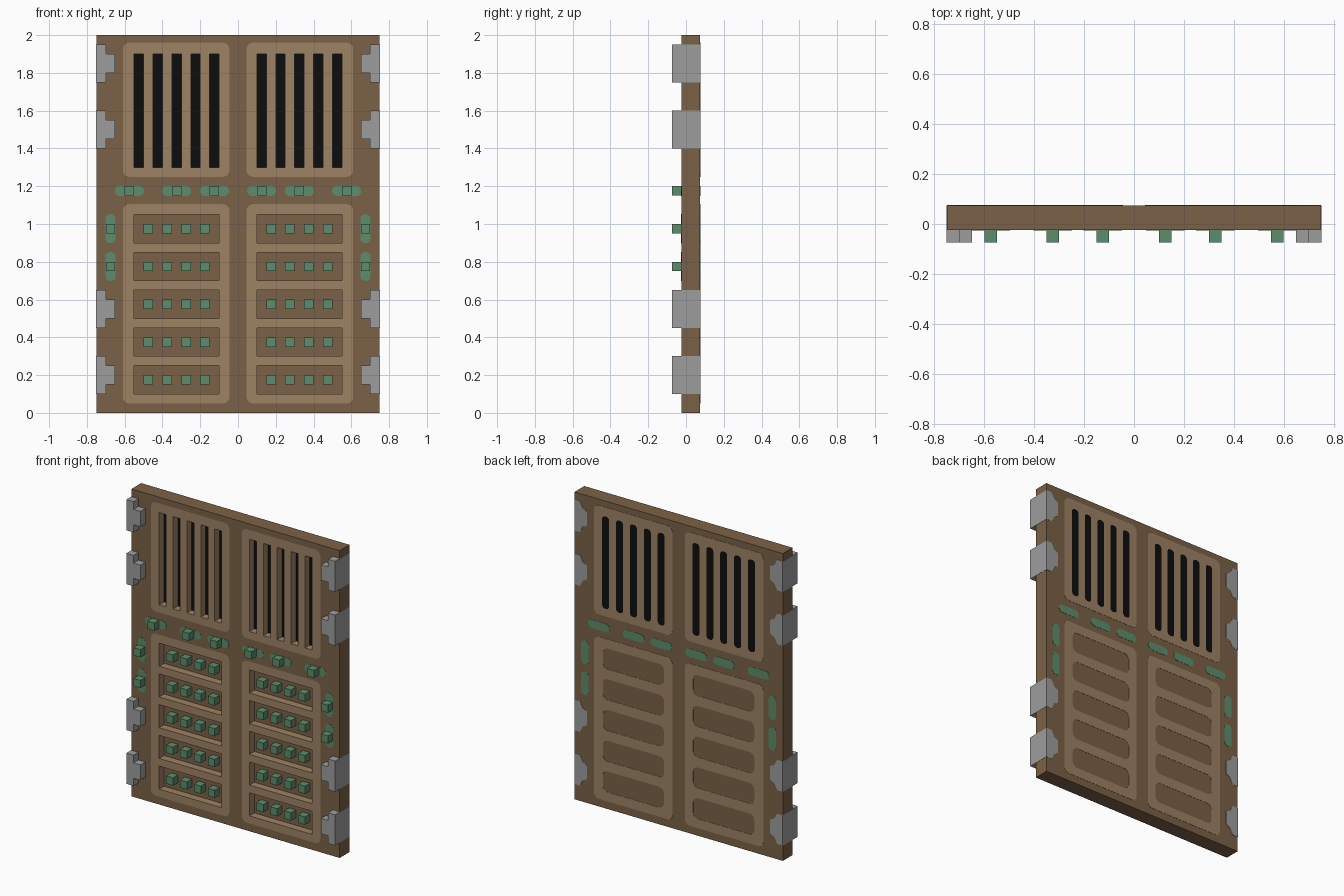
import bpy, bmesh, math
from mathutils import Matrix

cube = bpy.data.objects.get("Cube")
if cube:
    bpy.data.objects.remove(cube, do_unlink=True)


def material(name, rgb):
    lin = [((c / 255 + 0.055) / 1.055) ** 2.4 if c > 10 else c / 255 / 12.92 for c in rgb]
    m = bpy.data.materials.new(name)
    m.use_nodes = True
    m.diffuse_color = (*lin, 1)
    m.node_tree.nodes["Principled BSDF"].inputs["Base Color"].default_value = (*lin, 1)
    return m


BROWN = material("dark wood", (123, 97, 71))
LIGHT = material("light wood", (158, 130, 100))
GRAY = material("gray metal", (158, 158, 158))
GREEN = material("green metal", (93, 141, 107))
BLACK = material("black", (13, 13, 13))

FRONT, FLOOR, BACK = -0.025, 0.025, 0.075   # y of door front, recess floor, door back
PAINT = 0.0015


def rect(x0, x1, z0, z1, r=0.0, n=5):
    """Outline of a rectangle, with corner radius r."""
    if r == 0:
        return [(x0, z0), (x1, z0), (x1, z1), (x0, z1)]
    pts = []
    corners = [(x1 - r, z1 - r), (x0 + r, z1 - r), (x0 + r, z0 + r), (x1 - r, z0 + r)]
    for q, (cx, cz) in enumerate(corners):
        for i in range(n + 1):
            a = math.pi / 2 * (q + i / n)
            pts.append((cx + r * math.cos(a), cz + r * math.sin(a)))
    return pts


def flip(loop):
    return [(-x, z) for x, z in reversed(loop)]


def both(loops):
    """The loops and their mirror images."""
    return loops + [flip(l) for l in loops]


def sheet(name, loops, y0, y1, mat):
    """Upright sheet from y0 to y1; loops inside other loops become holes."""
    cu = bpy.data.curves.new(name, 'CURVE')
    cu.dimensions = '2D'
    cu.fill_mode = 'BOTH'
    cu.extrude = (y1 - y0) / 2
    for loop in loops:
        s = cu.splines.new('POLY')
        s.points.add(len(loop) - 1)
        for p, (x, z) in zip(s.points, loop):
            p.co = (x, z, 0, 1)
        s.use_cyclic_u = True
    tmp = bpy.data.objects.new(name + " outline", cu)
    bpy.context.collection.objects.link(tmp)
    bpy.context.view_layer.update()
    dg = bpy.context.evaluated_depsgraph_get()
    me = bpy.data.meshes.new_from_object(tmp.evaluated_get(dg))
    bpy.data.objects.remove(tmp, do_unlink=True)
    bpy.data.curves.remove(cu)
    me.transform(Matrix.Translation((0, (y0 + y1) / 2, 0)) @ Matrix.Rotation(math.pi / 2, 4, 'X'))
    bm = bmesh.new()
    bm.from_mesh(me)
    bmesh.ops.remove_doubles(bm, verts=bm.verts, dist=1e-5)
    bmesh.ops.recalc_face_normals(bm, faces=bm.faces)
    for f in bm.faces:
        f.smooth = False
        f.material_index = 0
    bm.to_mesh(me)
    bm.free()
    me.materials.clear()
    me.materials.append(mat)
    me.name = name
    ob = bpy.data.objects.new(name, me)
    bpy.context.collection.objects.link(ob)
    return ob


def boxes(name, spans, mat):
    """One object made of boxes, each (x0, x1, y0, y1, z0, z1)."""
    bm = bmesh.new()
    for x0, x1, y0, y1, z0, z1 in spans:
        m = Matrix.Translation(((x0 + x1) / 2, (y0 + y1) / 2, (z0 + z1) / 2))
        bmesh.ops.create_cube(bm, size=1, matrix=m @ Matrix.Diagonal((x1 - x0, y1 - y0, z1 - z0, 1)))
    me = bpy.data.meshes.new(name)
    bm.to_mesh(me)
    bm.free()
    me.materials.append(mat)
    ob = bpy.data.objects.new(name, me)
    bpy.context.collection.objects.link(ob)
    return ob


# Outlines shared by the front and the back
upper = rect(0.045, 0.61, 1.25, 1.96, 0.035)
lower = rect(0.045, 0.61, 0.05, 1.105, 0.035)
slot_x = [0.10 + 0.1 * i for i in range(5)]
row_z = [0.10 + 0.2 * i for i in range(5)]

# Door: solid back board and a front frame that holds the light panels
boxes("back_board", [(-0.75, 0.75, FLOOR, BACK, 0, 2)], BROWN)
sheet("front_frame", [rect(-0.75, 0.75, 0, 2)] + both([upper, lower]), FRONT, FLOOR, BROWN)

# Light panels with cut slots above and shallow trays below
slots = [rect(x, x + 0.05, 1.30, 1.90) for x in slot_x]
trays = [rect(0.10, 0.55, z, z + 0.15) for z in row_z]
sheet("grille_panels", both([upper] + slots), FRONT, FLOOR, LIGHT)
sheet("tray_panels", both([lower] + trays), FRONT, FLOOR, LIGHT)
sheet("slot_floors", both(slots), FLOOR - PAINT, FLOOR, BLACK)

# Painted panels on the back
back_slots = [rect(x, x + 0.05, 1.30, 1.90, 0.02) for x in slot_x]
back_trays = [rect(0.105, 0.545, z + 0.01, z + 0.145, 0.035) for z in row_z]
sheet("back_panels", both([upper, lower] + back_slots + back_trays), BACK, BACK + PAINT, LIGHT)
sheet("back_slots", both(back_slots), BACK, BACK + PAINT, BLACK)

# Studs in the trays, flush with the door front
tray_studs = []
for z in row_z:
    for i in range(4):
        x = 0.15 + 0.1 * i
        tray_studs += [(a, a + 0.05, FRONT, FLOOR, z + 0.05, z + 0.10) for a in (x, -x - 0.05)]
boxes("tray_studs", tray_studs, GREEN)

# Raised studs on the frame with oval patches around them
centres = [(0.125, 1.175), (0.325, 1.175), (0.575, 1.175), (0.675, 0.975), (0.675, 0.775)]
frame_studs, patches = [], []
for cx, cz in centres:
    for s in (-1, 1):
        frame_studs.append((s * cx - 0.025, s * cx + 0.025, -0.075, FRONT, cz - 0.025, cz + 0.025))
    w, h = (0.077, 0.027) if cz > 1.1 else (0.027, 0.077)
    patches.append(rect(cx - w, cx + w, cz - h, cz + h, 0.0265))
boxes("frame_studs", frame_studs, GREEN)
sheet("front_patches", both(patches), FRONT - PAINT, FRONT, GREEN)
sheet("back_patches", both(patches), BACK, BACK + PAINT, GREEN)

# Stepped hinge brackets, wrapping the door edge and marked on the back
brackets, marks, edges = [], [], []
for z in (0.20, 0.55, 1.50, 1.85):
    brackets.append([(0.75, z - 0.1), (0.75, z + 0.1), (0.70, z + 0.1), (0.70, z + 0.05),
                     (0.65, z + 0.05), (0.65, z - 0.05), (0.70, z - 0.05), (0.70, z - 0.1)])
    marks.append([(0.75, z - 0.1), (0.75, z + 0.1), (0.71, z + 0.1), (0.69, z + 0.06),
                  (0.66, z + 0.045), (0.66, z - 0.045), (0.69, z - 0.06), (0.71, z - 0.1)])
    for x0 in (0.75, -0.75 - PAINT):
        edges.append((x0, x0 + PAINT, -0.075, BACK, z - 0.1, z + 0.1))
sheet("hinge_brackets", both(brackets), -0.075, FRONT, GRAY)
sheet("hinge_back_marks", both(marks), BACK, BACK + PAINT, GRAY)
boxes("hinge_edge_plates", edges, GRAY)
